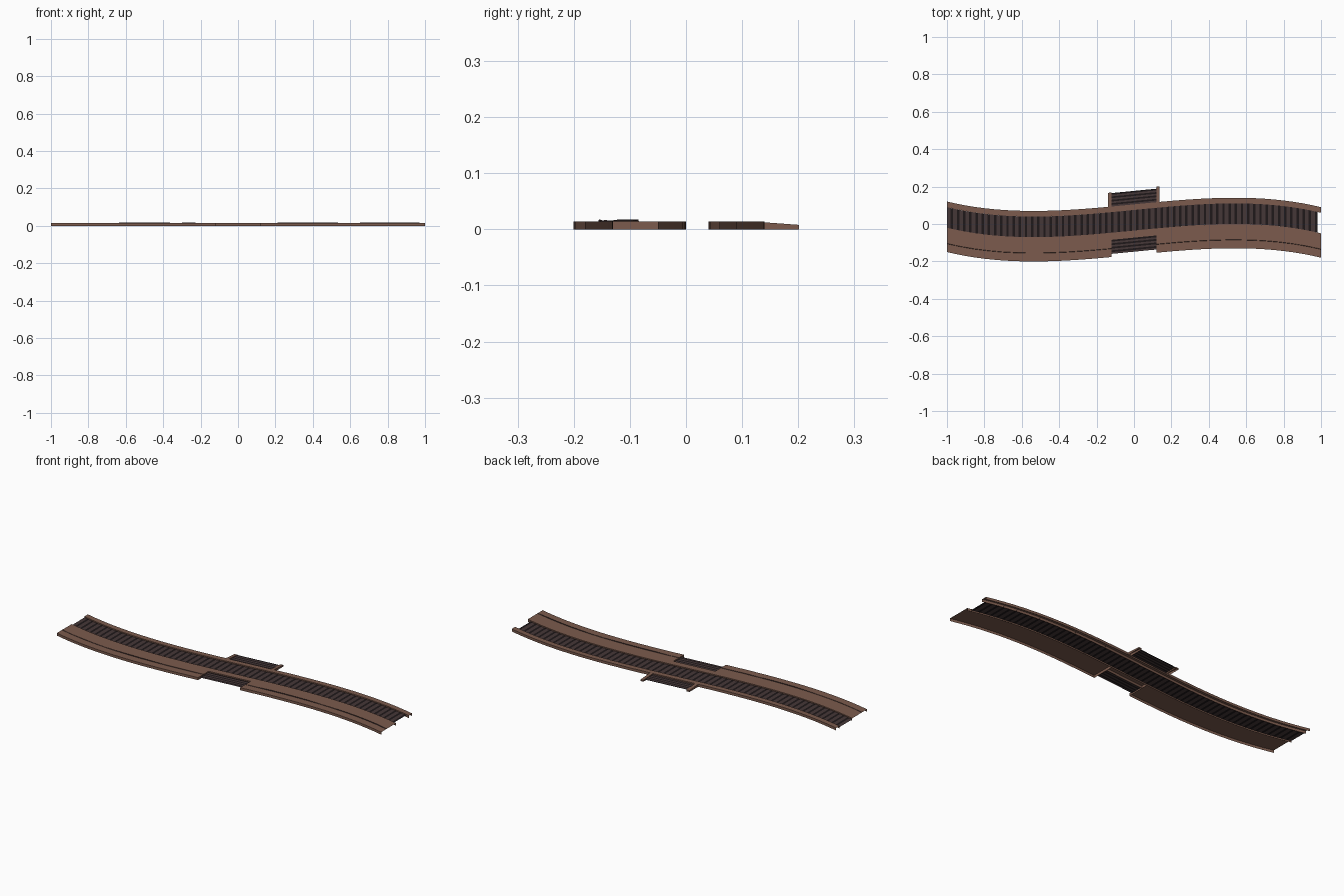
import bpy, random

if "Cube" in bpy.data.objects:
    bpy.data.objects.remove(bpy.data.objects["Cube"])

random.seed(4)
TOP, DECK = 0.014, 0.008


def material(name, rgb):
    m = bpy.data.materials.new(name)
    m.diffuse_color = (*rgb, 1)
    m.use_nodes = True
    m.node_tree.nodes["Principled BSDF"].inputs["Base Color"].default_value = m.diffuse_color
    return m


EARTH = material("earth brown", (0.2, 0.105, 0.075))
PLANK = material("dark plank", (0.06, 0.038, 0.038))
GAP = material("plank gap", (0.013, 0.009, 0.010))


def bend(x):
    """Sideways S-curve of the whole path."""
    return 0.0983 * x - 0.1133 * x ** 3


def steps(a, b, n):
    return [a + (b - a) * i / n for i in range(n + 1)]


def add_object(name, verts, faces, mats, rule=None):
    me = bpy.data.meshes.new(name)
    me.from_pydata(verts, [], faces)
    for m in mats:
        me.materials.append(m)
    if rule:
        for p in me.polygons:
            p.material_index = rule(p.index)
    ob = bpy.data.objects.new(name, me)
    bpy.context.collection.objects.link(ob)
    return ob


def sweep(name, xs, profile, mats, rule=None, caps=()):
    """Sweep an open (offset, z) profile along the bend; caps lists closed ends."""
    n = len(profile)
    verts = [(x, bend(x) + o, z) for x in xs for o, z in profile]
    faces = []
    for i in range(len(xs) - 1):
        for j in range(n - 1):
            a = i * n + j
            faces.append((a, a + n, a + n + 1, a + 1))
    if "start" in caps:
        faces.append(tuple(range(n)))
    if "end" in caps:
        last = (len(xs) - 1) * n
        faces.append(tuple(reversed(range(last, last + n))))
    return add_object(name, verts, faces, mats, rule)


def bank(lo, hi):
    return [(lo, 0), (lo, TOP), (hi, TOP), (hi, 0)]


# earth banks: hollow shells, with a gap for the near side platform
sweep("far_bank", steps(-1, 1, 40), bank(0.075, 0.105), [EARTH])
sweep("near_bank_left", steps(-1, -0.12, 18), bank(-0.165, -0.035), [EARTH], caps=("end",))
sweep("near_bank_right", steps(0.12, 1, 18), bank(-0.165, -0.035), [EARTH], caps=("start",))
sweep("near_bank_middle", steps(-0.12, 0.12, 4), bank(-0.073, -0.035), [EARTH])

# main walkway of cross planks, alternating plank and gap
walk_xs = [-1.0]
while walk_xs[-1] < 0.965:
    walk_xs += [walk_xs[-1] + 0.020, walk_xs[-1] + 0.033]
sweep("walkway_planks", walk_xs, [(-0.035, DECK), (0.075, DECK)], [PLANK, GAP], lambda i: i % 2)


def side_platform(name, lo, hi):
    """Platform of four lengthwise planks with dark gaps."""
    w = (hi - lo) / 4
    prof = [(lo, DECK)]
    for k in range(4):
        prof += [(lo + (k + 0.5) * w, DECK), (lo + (k + 1) * w, DECK)]
    sweep(name, steps(-0.12, 0.12, 4), prof, [PLANK, GAP], lambda i: i % 2)


side_platform("far_platform", 0.105, 0.177)
side_platform("near_platform", -0.148, -0.073)

# sloping earth walls at each end of the far platform
for name, xa, xb, reach in (("far_wall_left", -0.138, -0.12, 0.18),
                            ("far_wall_right", 0.12, 0.137, 0.188)):
    sweep(name, [xa, xb], [(0.105, 0), (0.105, TOP), (reach, DECK), (reach, 0)],
          [EARTH], caps=("start", "end"))

# low uneven ridge line along the near bank
for name, a, b in (("ridge_left", -1, -0.12), ("ridge_right", 0.12, 1)):
    verts, faces = [], []
    for i, x in enumerate(steps(a, b, 12)):
        y = bend(x) - 0.12
        verts += [(x, y - 0.001, TOP), (x, y, TOP + random.uniform(0.001, 0.004)), (x, y + 0.001, TOP)]
        if i:
            k = 3 * i
            faces += [(k - 3, k, k + 1, k - 2), (k - 2, k + 1, k + 2, k - 1)]
    add_object(name, verts, faces, [PLANK])
